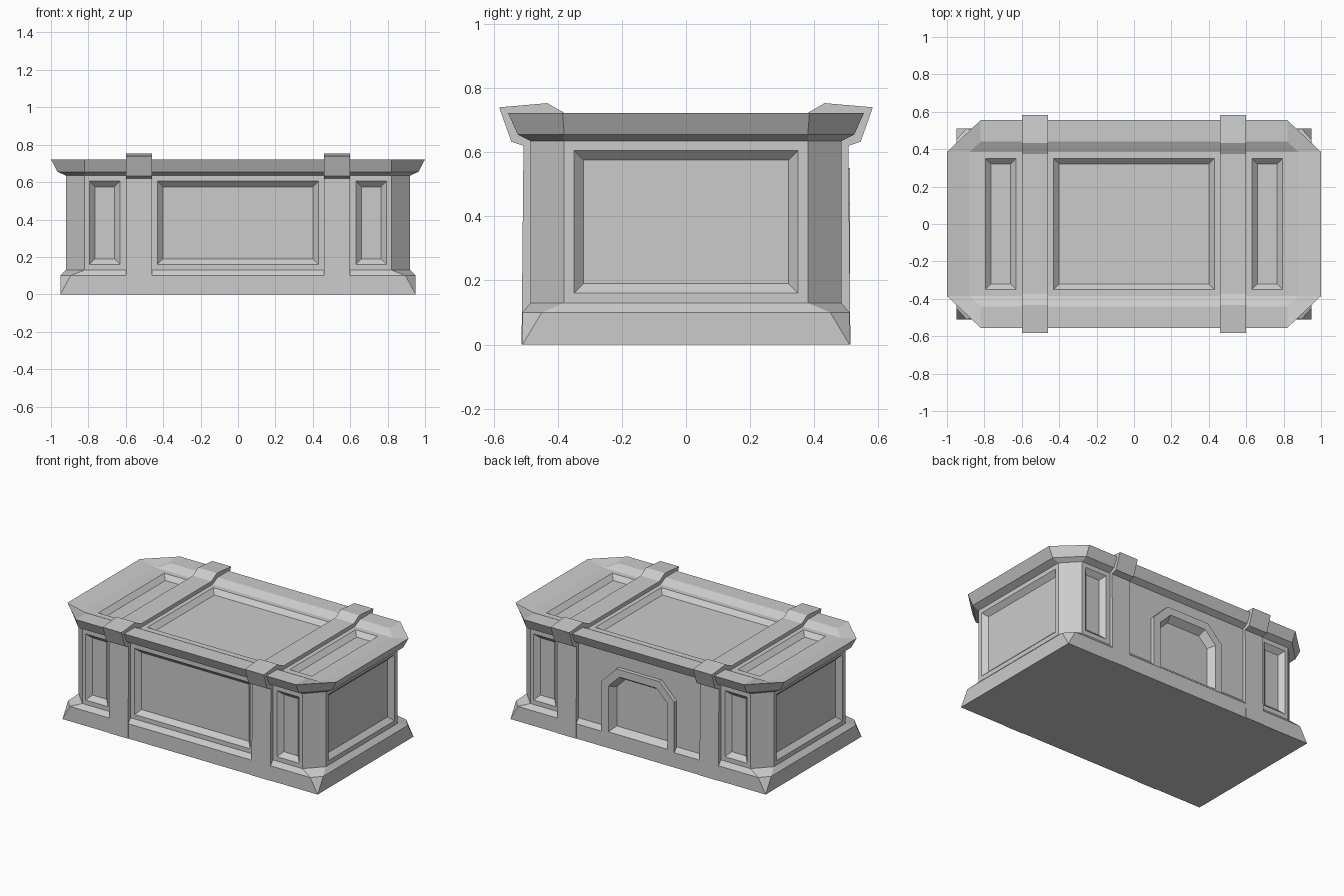
import bpy, bmesh
from mathutils import Vector

if "Cube" in bpy.data.objects:
    bpy.data.objects.remove(bpy.data.objects["Cube"])


def add_loft(bm, rings):
    """Skin a stack of equal-length point rings and cap both ends."""
    vs = [[bm.verts.new(p) for p in r] for r in rings]
    n = len(rings[0])
    for a, b in zip(vs, vs[1:]):
        for i in range(n):
            j = (i + 1) % n
            bm.faces.new((a[i], a[j], b[j], b[i]))
    return bm.faces.new(vs[0][::-1]), vs[-1]


def make_object(name, bm):
    bmesh.ops.remove_doubles(bm, verts=bm.verts, dist=1e-5)
    bmesh.ops.recalc_face_normals(bm, faces=bm.faces)
    me = bpy.data.meshes.new(name)
    bm.to_mesh(me)
    bm.free()
    ob = bpy.data.objects.new(name, me)
    bpy.context.collection.objects.link(ob)
    return ob


def octagon(hx, hy, cx, cy, z, z_end=None):
    ze = z if z_end is None else z_end
    return [(cx, -hy, z), (hx, -cy, ze), (hx, cy, ze), (cx, hy, z),
            (-cx, hy, z), (-hx, cy, ze), (-hx, -cy, ze), (-cx, -hy, z)]


# Chest body: plinth, walls and flared lid rim
bm = bmesh.new()
_, top = add_loft(bm, [
    octagon(.95, .51, .95, .51, 0),
    octagon(.95, .51, .895, .45, .10),
    octagon(.92, .485, .82, .38, .13),
    octagon(.92, .485, .82, .38, .635),
    octagon(.965, .525, .82, .38, .655),
    octagon(1, .555, .82, .385, .722),
    octagon(.88, .44, .82, .385, .722, .695)])
# Sloped inner rim and sunken lid floor
bm.faces.new((top[7], top[0], top[1], top[6]))
bm.faces.new((top[4], top[5], top[2], top[3]))
bm.faces.new((top[6], top[1], top[2], top[5]))
body = make_object("chest_body", bm)

# Arched frame on the back
bm = bmesh.new()
arch = [(-.27, .10), (-.27, .44), (-.16, .55), (.16, .55), (.27, .44), (.27, .10)]
add_loft(bm, [[(x, y, z) for x, z in arch] for y in (.46, .512)])
bm.faces.new([v for v in bm.verts if v.co.y > .5])
frame = make_object("back_arch_frame", bm)

# Cutters for all bevelled recessed panels
cut = bmesh.new()


def add_panel(outer, inner, place):
    """place maps (u, v, depth) to a 3D point."""
    (u0, d0), (u1, d1) = outer, inner
    n0 = len(cut.verts)
    _, last = add_loft(cut, [[place(u, v, d0) for u, v in u0],
                             [place(u, v, d1) for u, v in u1]])
    cut.faces.new(last)


def rect_panel(a0, a1, b0, b1, place, run=.03, e=.01):
    def r(o):
        return [(a0 - o, b0 - o), (a1 + o, b0 - o), (a1 + o, b1 + o), (a0 - o, b1 + o)]
    add_panel((r(e), -e), (r(-run), run), place)


for s in (-1, 1):
    rect_panel(-.35, .35, .16, .605, lambda u, v, d, s=s: (s * (.92 - d), u, v))
    rect_panel(*sorted((s * .63, s * .795)), -.35, .35, lambda u, v, d: (u, v, .695 - d))
    for f in (-1, 1):
        rect_panel(*sorted((s * .63, s * .795)), .16, .605,
                   lambda u, v, d, f=f: (u, f * (.485 - d), v))
rect_panel(-.43, .43, .16, .605, lambda u, v, d: (u, -.485 + d, v))
rect_panel(-.43, .43, -.35, .35, lambda u, v, d: (u, v, .695 - d))
recess = [(-.225, .105), (-.225, .42), (-.14, .505), (.14, .505), (.225, .42), (.225, .105)]
floor = [(-.19, .14), (-.19, .405), (-.125, .47), (.125, .47), (.19, .405), (.19, .14)]
add_panel((recess, .52), (floor, .465), lambda u, v, d: (u, d, v))
cutter = make_object("panel_cutter", cut)
cutter.hide_render = True

for ob in (body, frame):
    m = ob.modifiers.new("panels", 'BOOLEAN')
    m.operation = 'DIFFERENCE'
    m.solver = 'EXACT'
    m.object = cutter
    bpy.context.view_layer.objects.active = ob
    bpy.ops.object.modifier_apply(modifier=m.name)
bpy.data.objects.remove(cutter)

# Two straps wrapping front, lid and back
half = [(.513, 0), (.507, .62), (.545, .633), (.583, .74), (.433, .753), (.375, .72)]
profile = half + [(-y, z) for y, z in reversed(half)]
for s, name in ((-1, "strap_left"), (1, "strap_right")):
    bm = bmesh.new()
    _, last = add_loft(bm, [[(s * x, y, z) for y, z in profile] for x in (.46, .60)])
    bm.faces.new(last)
    make_object(name, bm)
